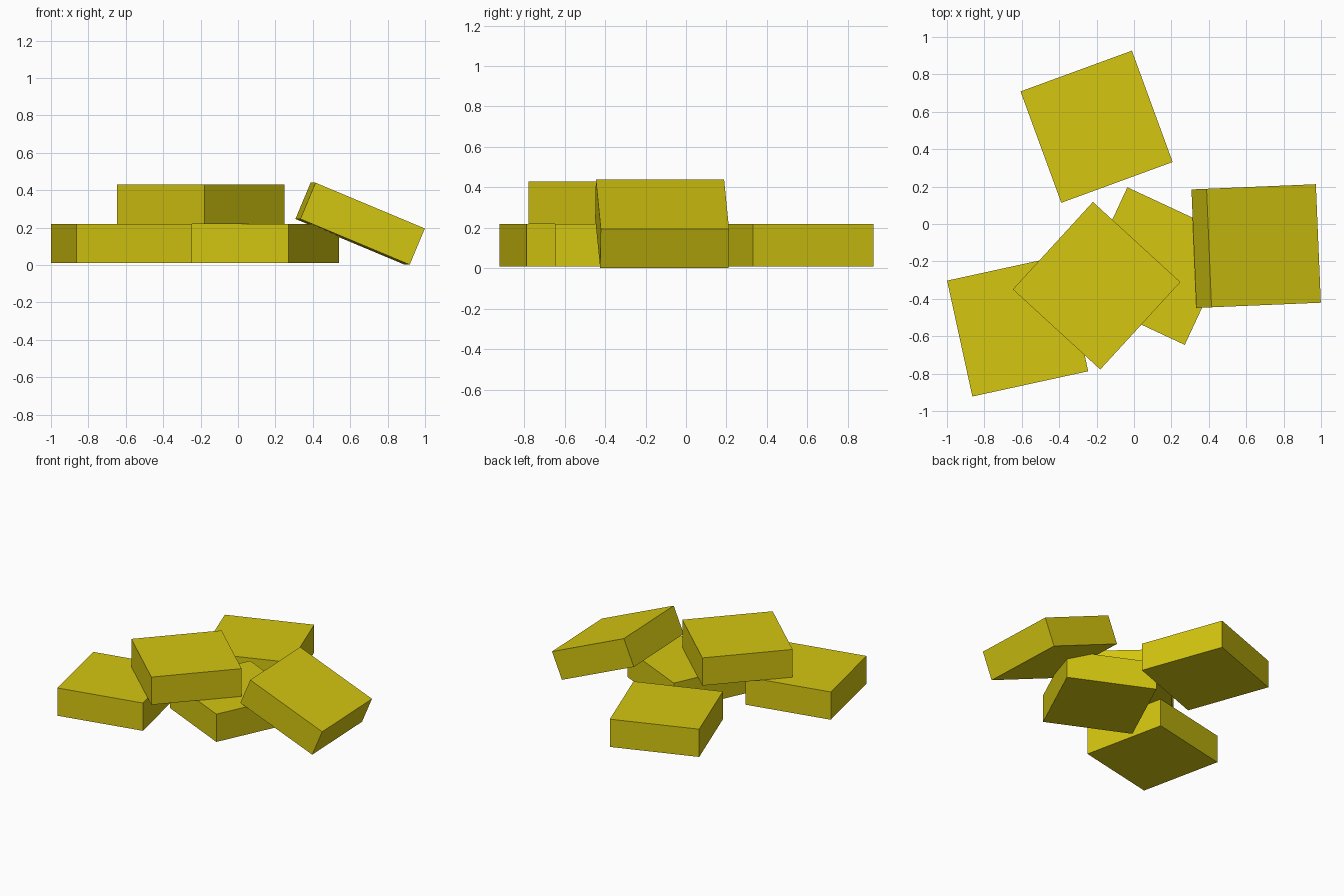
import bpy
from math import radians

if "Cube" in bpy.data.objects:
    bpy.data.objects.remove(bpy.data.objects["Cube"])

# One flat colour for all slabs
yellow = bpy.data.materials.new("mustard_yellow")
yellow.diffuse_color = (0.66, 0.565, 0.005, 1.0)
yellow.use_nodes = True
yellow.node_tree.nodes["Principled BSDF"].inputs["Base Color"].default_value = yellow.diffuse_color

SIDE, THICK = 0.634, 0.21


def slab(name, centre, turn, tilt=0.0):
    """Square slab, tilted about its own y axis and then turned about z."""
    bpy.ops.mesh.primitive_cube_add(
        size=1, location=centre, rotation=(0, radians(tilt), radians(turn)))
    ob = bpy.context.object
    ob.name = name
    ob.scale = (SIDE, SIDE, THICK)
    ob.data.materials.append(yellow)


# Slabs lying flat on the ground
slab("back_slab", (-0.20, 0.52, 0.115), 20.1)
slab("left_slab", (-0.622, -0.612, 0.115), 12.3)
slab("middle_slab", (0.118, -0.225, 0.115), -25.0)

# Slab resting across the left and middle slabs
slab("upper_slab", (-0.20, -0.33, 0.325), 47.5)

# Slab leaning on the edge of the middle slab
slab("leaning_slab", (0.653, -0.118, 0.221), 2.4, 22.7)

# Left slab centre follows from its opposite corners
bpy.data.objects["left_slab"].location = (-0.622, -0.545, 0.115)
